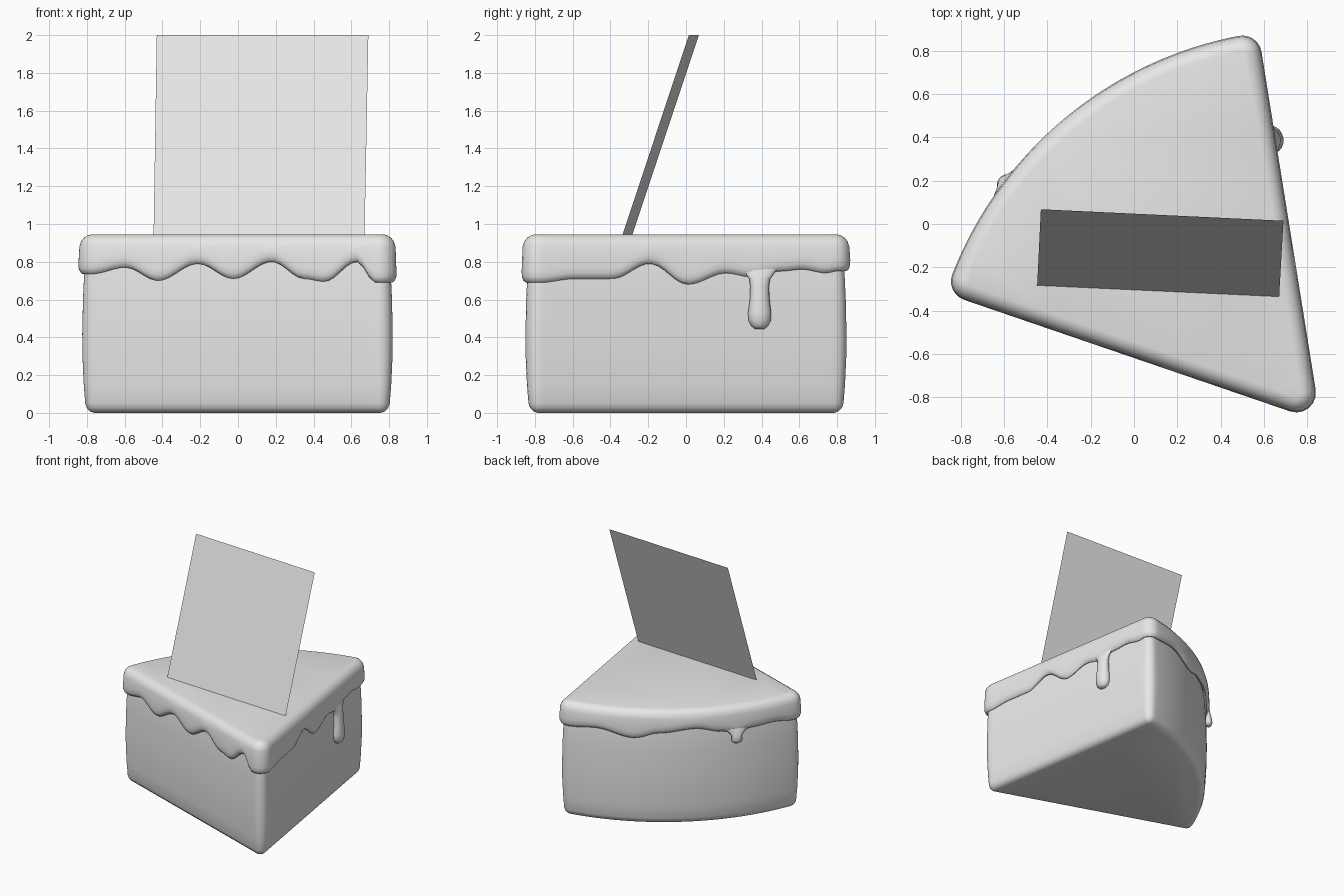
import bpy, bmesh, math
from mathutils import Vector

cube = bpy.data.objects.get("Cube")
if cube:
    bpy.data.objects.remove(cube, do_unlink=True)

grey = bpy.data.materials.new("plain_grey")
grey.use_nodes = True
grey.diffuse_color = (0.8, 0.8, 0.8, 1)
grey.node_tree.nodes["Principled BSDF"].inputs["Base Color"].default_value = (0.8, 0.8, 0.8, 1)


def loft(name, rings, cap_first=True, cap_last=True, angle=50):
    """Skin a stack of closed rings, given from the bottom up."""
    bm = bmesh.new()
    loops = [[bm.verts.new(p) for p in ring] for ring in rings]
    n = len(loops[0])
    for low, high in zip(loops, loops[1:]):
        for i in range(n):
            j = (i + 1) % n
            bm.faces.new((low[i], low[j], high[j], high[i]))
    if cap_first:
        bm.faces.new(loops[0][::-1])
    if cap_last:
        bm.faces.new(loops[-1])
    mesh = bpy.data.meshes.new(name)
    bm.to_mesh(mesh)
    bm.free()
    mesh.materials.append(grey)
    obj = bpy.data.objects.new(name, mesh)
    bpy.context.collection.objects.link(obj)
    bpy.ops.object.select_all(action='DESELECT')
    obj.select_set(True)
    bpy.context.view_layer.objects.active = obj
    bpy.ops.object.shade_smooth_by_angle(angle=math.radians(angle))
    return obj


# Wedge outline: core corners pushed outward along normals by up to ROUND
ROUND = 0.09
SIDE_STEPS, FAN_STEPS = 48, 6
left_end, tip, back_end = Vector((-0.755, -0.265)), Vector((0.75, -0.78)), Vector((0.50, 0.78))
arc_centre = Vector((0.818, -0.881))


def side_point(side, t):
    """Core point and outward normal on the front, right or curved back side."""
    if side < 2:
        a, b = ((left_end, tip), (tip, back_end))[side]
        d = (b - a).normalized()
        return a.lerp(b, t), Vector((d.y, -d.x))
    a, b = back_end - arc_centre, left_end - arc_centre
    a0, a1 = math.atan2(a.y, a.x), math.atan2(b.y, b.x)
    ang = a0 + (a1 - a0) * t
    n = Vector((math.cos(ang), math.sin(ang)))
    return arc_centre + n * (a.length + (b.length - a.length) * t), n


outline = []          # (core point, normal, path position)
for side in range(3):
    for i in range(SIDE_STEPS + 1):
        p, n = side_point(side, i / SIDE_STEPS)
        outline.append((p, n, side + i / SIDE_STEPS))
    n_next = side_point((side + 1) % 3, 0)[1]
    a0 = math.atan2(n.y, n.x)
    turn = (math.atan2(n_next.y, n_next.x) - a0) % math.tau
    for i in range(1, FAN_STEPS):
        a = a0 + turn * i / FAN_STEPS
        outline.append((p, Vector((math.cos(a), math.sin(a))), side + 1))


def ring(inset, height):
    """Outline moved in by inset; height is a function of path position."""
    return [(*(p + n * (ROUND - inset)), height(s)) for p, n, s in outline]


# Sponge body with softly bulging sides
body_profile = [(0.085, 0), (0.062, 0.008), (0.045, 0.025), (0.036, 0.05), (0.028, 0.15),
                (0.021, 0.3), (0.02, 0.42), (0.024, 0.6), (0.031, 0.75), (0.05, 0.88)]
loft("cake_body", [ring(d, lambda s, z=z: z) for d, z in body_profile])

# Icing with a wavy hem
hem_keys = [(0, .735), (.12, .77), (.235, .70), (.375, .79), (.5, .71), (.635, .80),
            (.75, .71), (.82, .695), (.935, .80), (1, .69), (1.115, .71), (1.244, .71),
            (1.37, .79), (1.5, .68), (1.63, .74), (1.71, .72), (1.82, .75), (1.885, .76),
            (1.97, .74), (2, .75), (2.13, .77), (2.29, .715), (2.4, .76), (2.55, .79),
            (2.67, .75), (2.73, .72), (2.79, .75), (2.9, .76), (3, .735)]


def hem(s):
    for (s0, z0), (s1, z1) in zip(hem_keys, hem_keys[1:]):
        if s <= s1 + 1e-6:
            t = (s - s0) / (s1 - s0)
            return z0 + (z1 - z0) * (0.5 - 0.5 * math.cos(math.pi * t))
    return hem_keys[-1][1]


icing_rings = [ring(d, lambda s, up=up: hem(s) + up) for d, up in
               [(0.06, 0.03), (0.035, 0.004), (0.022, 0), (0.009, 0.01), (0.001, 0.03), (0, 0.06)]]
icing_rings += [ring(d, lambda s, z=z: z) for d, z in
                [(0.005, 0.88), (0.014, 0.908), (0.03, 0.928), (0.05, 0.94), (0.07, 0.945)]]
loft("icing", icing_rings, cap_first=False)


# Drips hanging from the hem: (z, half width along the side, half depth)
def drip(name, x, y, facing, profile, sides=16):
    n = Vector((math.cos(facing), math.sin(facing)))
    t = Vector((-n.y, n.x))
    rings = []
    for z, wide, deep in profile:
        angles = [math.tau * i / sides for i in range(sides)]
        rings.append([(*(Vector((x, y)) + n * deep * math.cos(a) + t * wide * math.sin(a)), z)
                      for a in angles])
    loft(name, rings)


drip("long_drip", 0.642, 0.39, math.atan2(0.155, 0.988),
     [(0.445, 0.025, 0.02), (0.46, 0.045, 0.036), (0.49, 0.06, 0.046), (0.53, 0.062, 0.048),
      (0.6, 0.053, 0.042), (0.67, 0.05, 0.036), (0.71, 0.056, 0.03), (0.735, 0.075, 0.02),
      (0.77, 0.1, 0.006)])
drip("short_drip", -0.597, 0.19, math.atan2(1.081, -1.428),
     [(0.65, 0.02, 0.012), (0.66, 0.035, 0.025), (0.68, 0.043, 0.032), (0.71, 0.04, 0.028),
      (0.735, 0.06, 0.02), (0.77, 0.09, 0.006)])

# Flat square card leaning back on the top
card_mesh = bpy.data.meshes.new("card")
card_mesh.from_pydata([(-0.447, -0.285, 0.94), (0.67, -0.337, 0.94),
                       (0.69, 0.015, 2.0), (-0.43, 0.068, 2.0)], [], [(0, 1, 2, 3)])
card_mesh.materials.append(grey)
bpy.context.collection.objects.link(bpy.data.objects.new("card", card_mesh))
